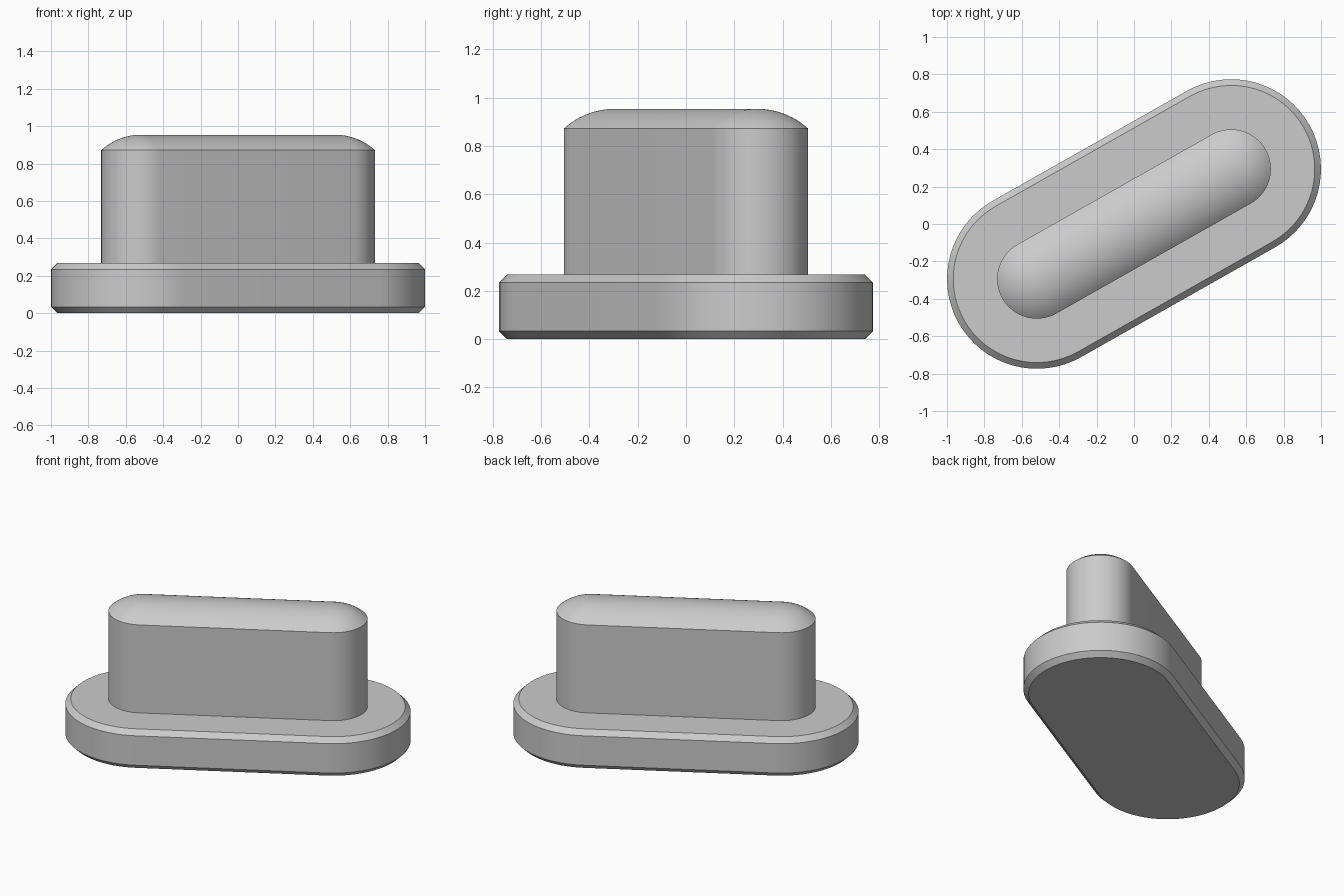
import bpy, bmesh
from math import sin, cos, pi, radians, asin

old = bpy.data.objects.get("Cube")
if old:
    bpy.data.objects.remove(old, do_unlink=True)

HALF = 0.597            # half distance between the two end centres
TURN = radians(29.5)    # turn of the long axis about z
STEPS = 32              # segments in each rounded end

grey = bpy.data.materials.new("plain grey")
grey.use_nodes = True
colour = (0.6, 0.6, 0.6, 1)
grey.diffuse_color = colour
grey.node_tree.nodes["Principled BSDF"].inputs["Base Color"].default_value = colour


def slot_ring(bm, radius, z):
    """One level of a slot outline: two half circles joined by straight sides."""
    ring = []
    for side in (1, -1):
        for i in range(STEPS + 1):
            a = -pi / 2 + pi * i / STEPS
            ring.append(bm.verts.new((side * (HALF + radius * cos(a)),
                                      side * radius * sin(a), z)))
    return ring


def slot_solid(name, profile, close_top):
    """Loft slot outlines through (radius, height) levels."""
    bm = bmesh.new()
    rings = [slot_ring(bm, r, z) for r, z in profile]
    n = len(rings[0])
    for low, high in zip(rings, rings[1:]):
        for i in range(n):
            j = (i + 1) % n
            bm.faces.new((low[i], low[j], high[j], high[i]))
    bm.faces.new(rings[0][::-1])
    if close_top:
        bm.faces.new(rings[-1])
    bmesh.ops.remove_doubles(bm, verts=bm.verts, dist=1e-5)
    bmesh.ops.recalc_face_normals(bm, faces=bm.faces)
    mesh = bpy.data.meshes.new(name)
    bm.to_mesh(mesh)
    bm.free()
    mesh.materials.append(grey)
    obj = bpy.data.objects.new(name, mesh)
    obj.rotation_euler.z = TURN
    bpy.context.collection.objects.link(obj)
    bpy.ops.object.select_all(action="DESELECT")
    obj.select_set(True)
    bpy.context.view_layer.objects.active = obj
    bpy.ops.object.shade_smooth_by_angle(angle=radians(30))


# Base plate with chamfered rims
R, H, C = 0.48, 0.268, 0.033
slot_solid("base_plate", [(R - C, 0), (R, C), (R, H - C), (R - C, H)], True)

# Upright grip with a shallow domed top
r, shoulder, top = 0.212, 0.872, 0.954
rise = top - shoulder
arc = (r * r + rise * rise) / (2 * rise)
edge = asin(r / arc)
dome = [(arc * sin(edge * (1 - k / 12)),
         top - arc * (1 - cos(edge * (1 - k / 12)))) for k in range(13)]
slot_solid("grip", [(r, H - 0.01)] + dome, False)
